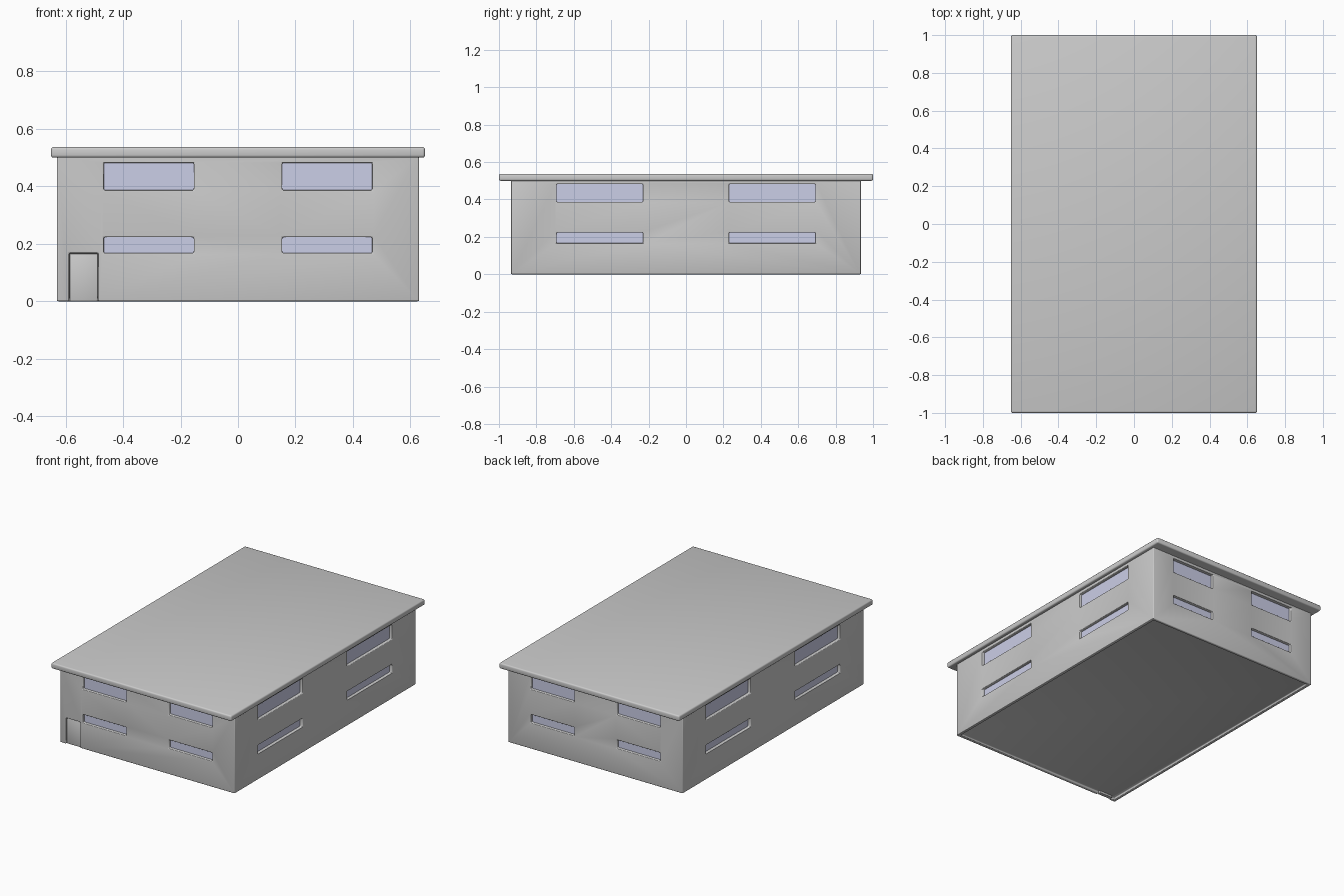
import bpy, bmesh
from mathutils import Matrix

if "Cube" in bpy.data.objects:
    bpy.data.objects.remove(bpy.data.objects["Cube"])

WX, WY, WH = 0.63, 0.935, 0.502      # wall half sizes and height
COLS_X = (0.154, 0.467)              # window span on front and back
COLS_Y = (0.23, 0.692)               # window span on the sides
ROWS = ((0.168, 0.223), (0.387, 0.482))


def boxes(name, spans):
    """One object made of boxes given as (min, max) corners."""
    bm = bmesh.new()
    for lo, hi in spans:
        size = [b - a for a, b in zip(lo, hi)]
        mid = [(a + b) / 2 for a, b in zip(lo, hi)]
        bmesh.ops.create_cube(bm, size=1, matrix=Matrix.Translation(mid) @ Matrix.Diagonal((*size, 1)))
    mesh = bpy.data.meshes.new(name)
    bm.to_mesh(mesh)
    bm.free()
    ob = bpy.data.objects.new(name, mesh)
    bpy.context.collection.objects.link(ob)
    return ob


def bevel(ob, width, segments=3):
    m = ob.modifiers.new("bevel", 'BEVEL')
    m.width, m.segments, m.limit_method = width, segments, 'ANGLE'


def finish(ob):
    bpy.ops.object.select_all(action='DESELECT')
    ob.select_set(True)
    bpy.context.view_layer.objects.active = ob
    bpy.ops.object.convert(target='MESH')
    bpy.ops.object.shade_smooth_by_angle()


def window_spans(near, far):
    """Boxes for every window, from depth near to depth far behind the wall face."""
    out = []
    for s in (-1, 1):
        for t in (-1, 1):
            for z0, z1 in ROWS:
                x0, x1 = sorted(t * v for v in COLS_X)
                y0, y1 = sorted(s * (WY - d) for d in (near, far))
                out.append(((x0, y0, z0), (x1, y1, z1)))
                y0, y1 = sorted(t * v for v in COLS_Y)
                x0, x1 = sorted(s * (WX - d) for d in (near, far))
                out.append(((x0, y0, z0), (x1, y1, z1)))
    return out


# walls with window recesses, a door opening and a slightly raised floor
walls = boxes("walls", [((-WX, -WY, 0), (WX, WY, WH))])
cutter = boxes("opening_cutter", window_spans(-0.05, 0.03)
               + [((-0.588, -WY - 0.05, -0.05), (-0.487, -WY + 0.03, 0.168)),
                  ((-WX + 0.02, -WY + 0.02, -0.06), (WX - 0.02, WY - 0.02, 0.012))])
cutter.hide_render = True
cut = walls.modifiers.new("openings", 'BOOLEAN')
cut.operation, cut.solver, cut.object, cut.use_self = 'DIFFERENCE', 'EXACT', cutter, True
bevel(walls, 0.005)
finish(walls)
bpy.data.objects.remove(cutter)

# window glass
glass = boxes("window_glass", window_spans(0.02, 0.032))
mat = bpy.data.materials.new("glass")
mat.diffuse_color = (0.6, 0.62, 0.8, 1)
mat.use_nodes = True
mat.node_tree.nodes["Principled BSDF"].inputs["Base Color"].default_value = mat.diffuse_color
glass.data.materials.append(mat)

# door
door = boxes("door", [((-0.586, -WY + 0.008, 0), (-0.489, -WY + 0.032, 0.166))])
bevel(door, 0.003, 2)
finish(door)

# overhanging flat roof
roof = boxes("roof", [((-0.651, -1, 0.5), (0.651, 1, 0.537))])
bevel(roof, 0.009)
finish(roof)
